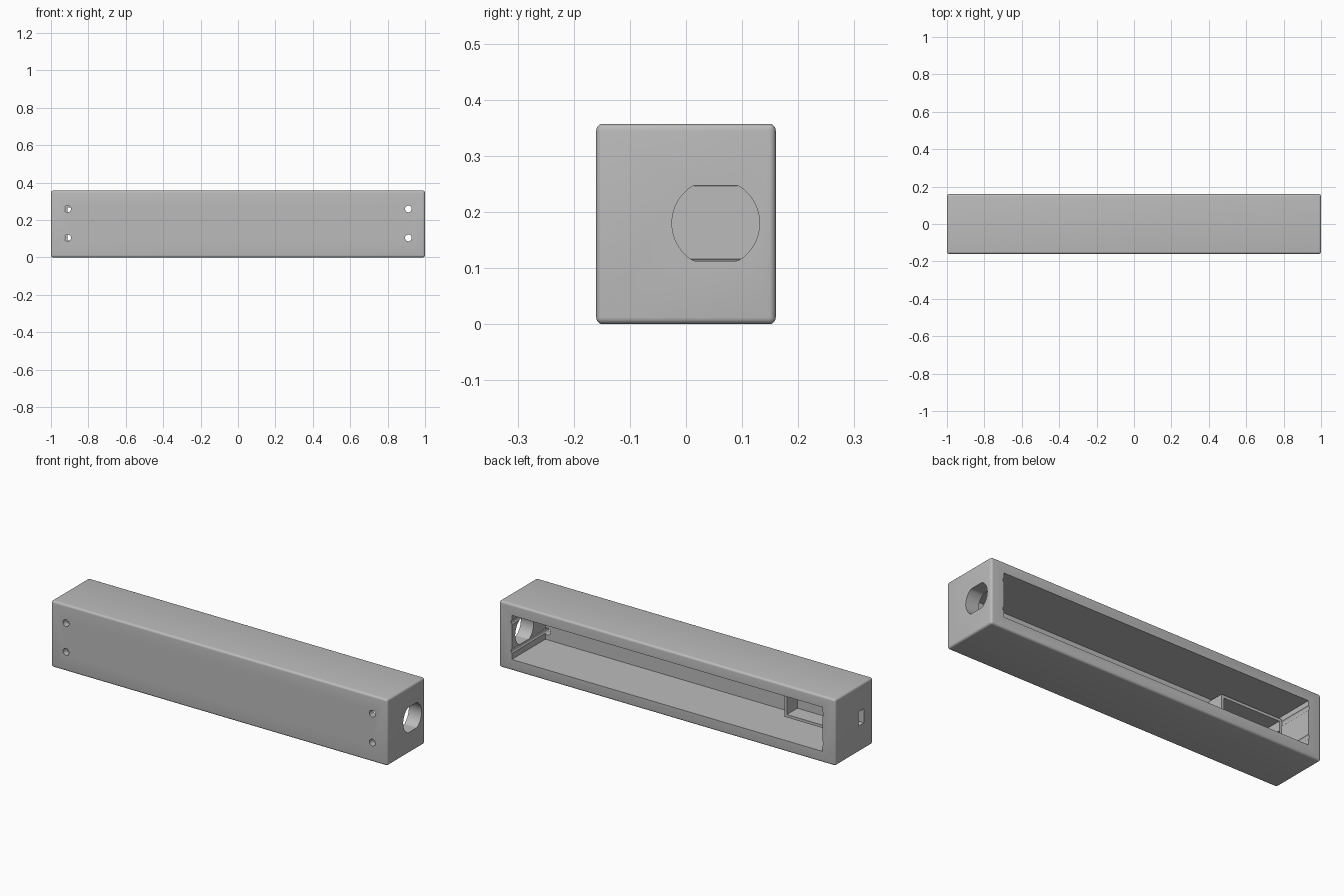
import bpy
import bmesh
import math
from mathutils import Matrix, Vector

default = bpy.data.objects.get("Cube")
if default:
    bpy.data.objects.remove(default, do_unlink=True)

grey = bpy.data.materials.new("plain grey")
grey.use_nodes = True
colour = (0.5, 0.5, 0.5, 1)
grey.diffuse_color = colour
grey.node_tree.nodes["Principled BSDF"].inputs["Base Color"].default_value = colour


def finish(bm, name):
    bmesh.ops.recalc_face_normals(bm, faces=bm.faces)
    mesh = bpy.data.meshes.new(name)
    bm.to_mesh(mesh)
    bm.free()
    mesh.materials.append(grey)
    obj = bpy.data.objects.new(name, mesh)
    bpy.context.collection.objects.link(obj)
    return obj


def box(name, low, high, bevel=0):
    low, high = Vector(low), Vector(high)
    bm = bmesh.new()
    bmesh.ops.create_cube(bm, size=1)
    bmesh.ops.scale(bm, vec=high - low, verts=bm.verts)
    bmesh.ops.translate(bm, vec=(low + high) / 2, verts=bm.verts)
    if bevel:
        bmesh.ops.bevel(bm, geom=bm.edges[:], offset=bevel, segments=5,
                        profile=0.5, affect='EDGES')
    return finish(bm, name)


def rod(name, centre, radius, length, axis, flat=None):
    # Cylinder along x or y, optionally flattened above and below
    turn = Matrix.Rotation(math.pi / 2, 4, 'Y' if axis == 'X' else 'X')
    bm = bmesh.new()
    bmesh.ops.create_cone(bm, cap_ends=True, segments=64, radius1=radius,
                          radius2=radius, depth=length,
                          matrix=Matrix.Translation(centre) @ turn)
    if flat:
        for v in bm.verts:
            v.co.z = max(centre[2] - flat, min(centre[2] + flat, v.co.z))
        bmesh.ops.remove_doubles(bm, verts=bm.verts, dist=0.00001)
    return finish(bm, name)


def cut(target, cutter):
    cutter.hide_render = True
    mod = target.modifiers.new("cut", 'BOOLEAN')
    mod.operation = 'DIFFERENCE'
    mod.solver = 'EXACT'
    mod.object = cutter
    bpy.ops.object.select_all(action='DESELECT')
    bpy.context.view_layer.objects.active = target
    target.select_set(True)
    bpy.ops.object.modifier_apply(modifier=mod.name)
    bpy.data.objects.remove(cutter, do_unlink=True)


half_y, height, mid_z = 0.16, 0.357, 0.1785
inner_x, inner_front = 0.924, -0.125

# Rounded housing, open at the back
housing = box("housing", (-1, -half_y, 0), (1, half_y, height), 0.012)
cut(housing, box("cavity", (-inner_x, inner_front, 0.06),
                 (inner_x, 0.3, height - 0.06)))

# Screw holes, grazing the end walls as shallow grooves
for side in (-1, 1):
    for dz in (-0.0775, 0.0775):
        cut(housing, rod("screw_hole", (side * 0.911, 0, mid_z + dz + 0.003),
                         0.018, 1, 'Y'))

# Flattened round port on one end, small slot on the other
cut(housing, rod("round_port", (1, 0.053, 0.18), 0.078, 0.4, 'X', 0.0675))
cut(housing, box("slot", (-1.1, -0.085, 0.14), (-0.9, -0.035, 0.217)))

# Open tray against the inside of the front wall
tray = box("inner_tray", (-inner_x - 0.002, inner_front - 0.002, 0.075),
           (-0.56, -0.035, 0.283))
cut(tray, box("tray_pocket", (-0.911, -0.2, 0.09), (-0.575, 0.1, 0.268)))
cut(tray, box("tray_slot", (-1.1, -0.085, 0.14), (-0.88, -0.0351, 0.217)))

for obj in (housing, tray):
    bpy.ops.object.select_all(action='DESELECT')
    bpy.context.view_layer.objects.active = obj
    obj.select_set(True)
    bpy.ops.object.shade_smooth_by_angle(angle=math.radians(30))
